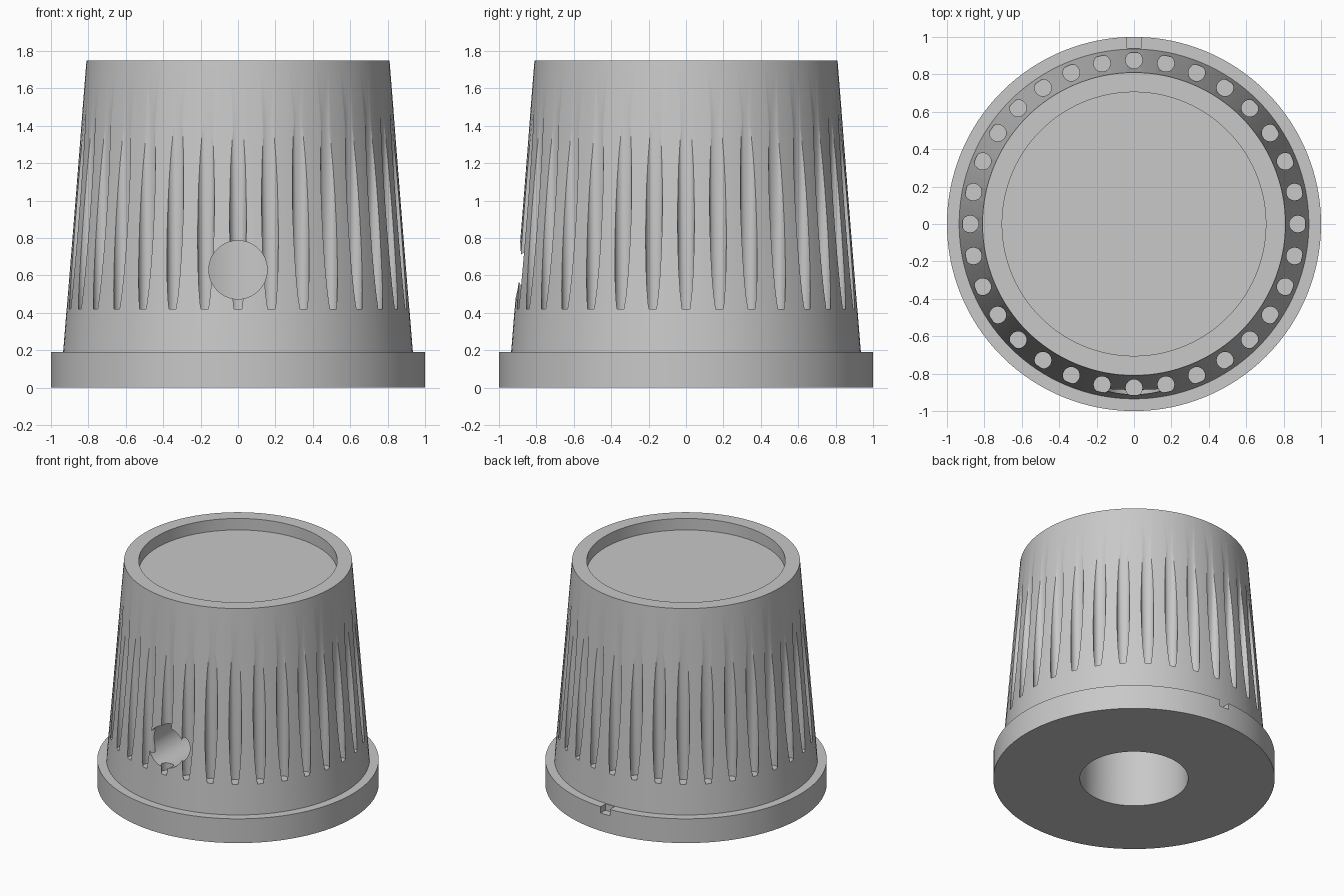
import bpy, bmesh
from math import radians, cos, sin, pi
from mathutils import Matrix, Vector

default = bpy.data.objects.get("Cube")
if default:
    bpy.data.objects.remove(default, do_unlink=True)

grey = bpy.data.materials.new("light grey")
grey.use_nodes = True
colour = (0.58, 0.58, 0.58, 1)
grey.diffuse_color = colour
grey.node_tree.nodes["Principled BSDF"].inputs["Base Color"].default_value = colour


def make_object(name, bm):
    bmesh.ops.recalc_face_normals(bm, faces=bm.faces)
    mesh = bpy.data.meshes.new(name)
    bm.to_mesh(mesh)
    bm.free()
    mesh.materials.append(grey)
    obj = bpy.data.objects.new(name, mesh)
    bpy.context.collection.objects.link(obj)
    return obj


def add_cylinder(bm, radius, depth, matrix, segments):
    bmesh.ops.create_cone(bm, cap_ends=True, segments=segments, radius1=radius,
                          radius2=radius, depth=depth, matrix=matrix)


def cut(target, cutter):
    cutter.hide_render = True
    mod = target.modifiers.new(cutter.name, "BOOLEAN")
    mod.operation = "DIFFERENCE"
    mod.solver = "EXACT"
    mod.object = cutter
    bpy.context.view_layer.objects.active = target
    bpy.ops.object.modifier_apply(modifier=mod.name)
    bpy.data.objects.remove(cutter, do_unlink=True)


# Knob body: flanged tapered skirt, dished top and blind shaft bore
bore_top, bore_radius = 1.2, 0.385
profile = [(0, bore_top), (bore_radius, bore_top), (bore_radius, 0), (1, 0),
           (1, 0.19), (0.935, 0.19), (0.81, 1.75), (0.705, 1.75),
           (0.705, 1.66), (0, 1.66)]
bm = bmesh.new()
verts = [bm.verts.new((r, 0, z)) for r, z in profile]
edges = [bm.edges.new(pair) for pair in zip(verts, verts[1:])]
bmesh.ops.spin(bm, geom=verts + edges, cent=(0, 0, 0), axis=(0, 0, 1),
               angle=2 * pi, steps=128, use_merge=True)
bmesh.ops.remove_doubles(bm, verts=bm.verts, dist=0.0001)
knob = make_object("knob_body", bm)

# Grip flutes: upright bores breaking through the tapered wall
count, floor, ceiling = 32, 0.42, 1.6
bm = bmesh.new()
for i in range(count):
    a = 2 * pi * i / count
    place = Matrix.Translation((0.876 * cos(a), 0.876 * sin(a), (floor + ceiling) / 2))
    add_cylinder(bm, 0.045, ceiling - floor, place, 24)
cut(knob, make_object("flute_cutter", bm))

# Set screw hole from the front into the shaft bore
bm = bmesh.new()
place = Matrix.Translation((0, -0.65, 0.63)) @ Matrix.Rotation(radians(90), 4, "X")
add_cylinder(bm, 0.156, 0.9, place, 48)
cut(knob, make_object("screw_hole_cutter", bm))

# Pointer notch in the back of the flange
bm = bmesh.new()
bmesh.ops.create_cube(bm, size=1)
bmesh.ops.scale(bm, vec=Vector((0.08, 0.16, 0.1)), verts=bm.verts)
bmesh.ops.translate(bm, vec=Vector((0, 1.02, 0.19)), verts=bm.verts)
cut(knob, make_object("notch_cutter", bm))

# Smooth curved walls, crisp rims
bpy.ops.object.select_all(action="DESELECT")
knob.select_set(True)
bpy.context.view_layer.objects.active = knob
bpy.ops.object.shade_smooth_by_angle(angle=radians(30))
